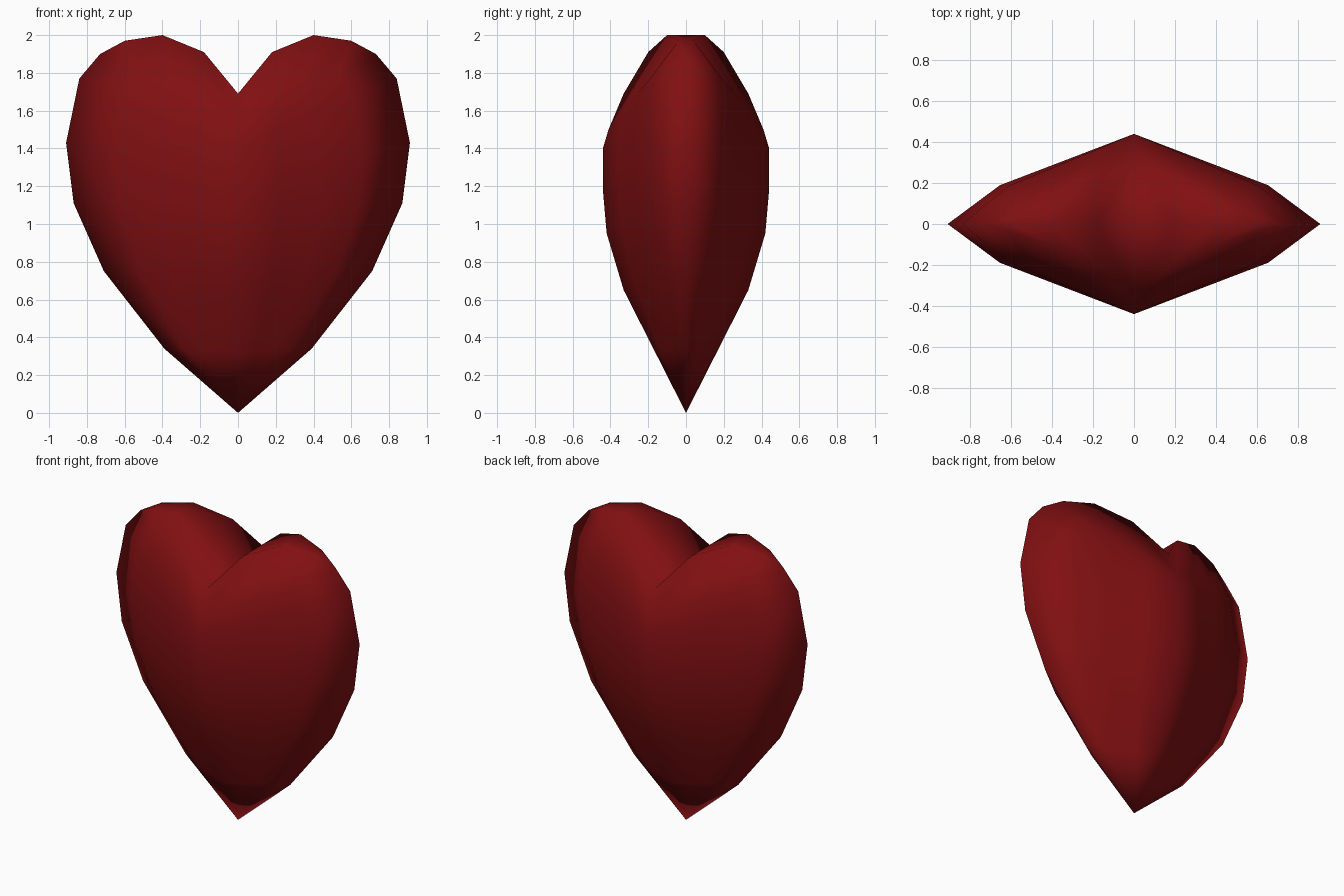
import bpy, bmesh

if "Cube" in bpy.data.objects:
    bpy.data.objects.remove(bpy.data.objects["Cube"])

# Deep red material
red = bpy.data.materials.new("deep_red")
red.use_nodes = True
colour = (0.22, 0.005, 0.006, 1)
red.diffuse_color = colour
red.node_tree.nodes["Principled BSDF"].inputs["Base Color"].default_value = colour

# Stations from tip to shoulder: rim x, rim z, ridge depth, ridge z
stations = [(0, 0, 0, 0), (.39, .34, .165, .325), (.71, .75, .33, .65),
            (.87, 1.11, .42, .95), (.91, 1.43, .44, 1.18),
            (.84, 1.77, .44, 1.40), (.73, 1.90, .41, 1.50)]
# Cross-section of each station: share of width, share of depth
section = [(0, 1), (.24, .81), (.48, .62), (.72, .43), (1, 0)]
# Upper edge of a lobe, from the notch outward
lobe_edge = [(0, .33, 1.69), (.18, .20, 1.91), (.40, .10, 2.0),
             (.60, .04, 1.97), (.73, 0, 1.90)]

rows = [[(rx * u, -depth * v, kz + (rz - kz) * u) for u, v in section]
        for rx, rz, depth, kz in stations]
rows.append([(x, -y, z) for x, y, z in lobe_edge])
rows.append([(x, 0, z) for x, y, z in lobe_edge])  # top of the lobe, on the centre plane

# One quarter of the heart, skinned row by row
bm = bmesh.new()
grid = [[bm.verts.new(p) for p in row] for row in rows]
for low, high in zip(grid, grid[1:]):
    for i in range(len(section) - 1):
        bm.faces.new((low[i], low[i + 1], high[i + 1], high[i]))
bmesh.ops.remove_doubles(bm, verts=bm.verts, dist=.001)

# Mirror to the other side and to the back
for axis in (0, 1):
    geom = bm.verts[:] + bm.edges[:] + bm.faces[:]
    copy = bmesh.ops.duplicate(bm, geom=geom)["geom"]
    for v in copy:
        if isinstance(v, bmesh.types.BMVert):
            v.co[axis] *= -1
    bmesh.ops.remove_doubles(bm, verts=bm.verts, dist=.001)
bmesh.ops.recalc_face_normals(bm, faces=bm.faces)

mesh = bpy.data.meshes.new("heart")
bm.to_mesh(mesh)
bm.free()
mesh.materials.append(red)
for face in mesh.polygons:
    face.use_smooth = True
heart = bpy.data.objects.new("heart", mesh)
bpy.context.collection.objects.link(heart)
